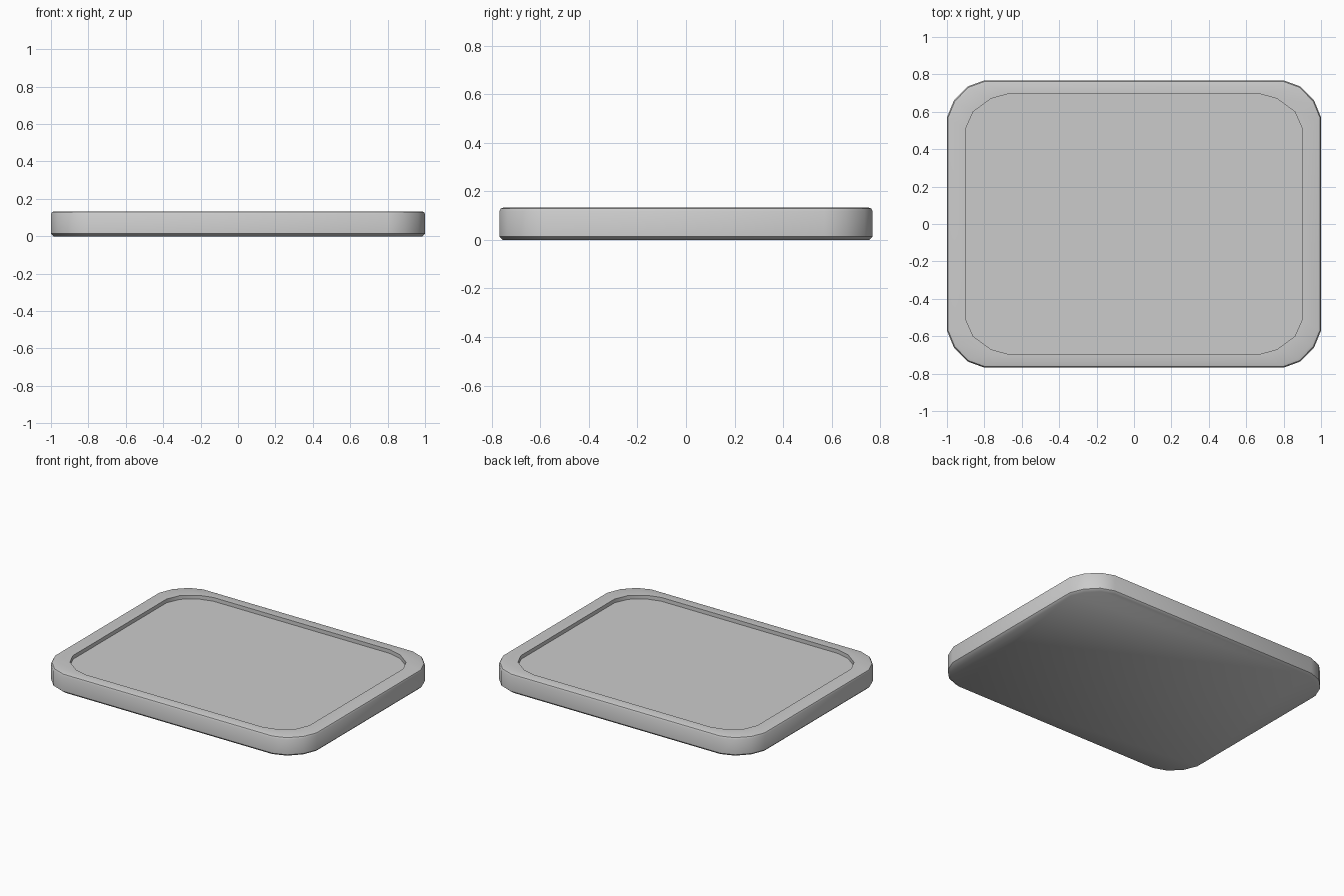
import bpy, bmesh, math

if "Cube" in bpy.data.objects:
    bpy.data.objects.remove(bpy.data.objects["Cube"])

# Corner profiles (first quadrant), mirrored to a full outline
OUTER = [(1.0, 0.57), (0.963, 0.66), (0.89, 0.735), (0.80, 0.768)]
INNER = [(0.90, 0.51), (0.86, 0.60), (0.765, 0.67), (0.675, 0.695)]


def outline(corner, inset=0.0):
    hx, hy = corner[0][0], corner[-1][1]
    q = [(x * (1 - inset / hx), y * (1 - inset / hy)) for x, y in corner]
    return (q + [(-x, y) for x, y in reversed(q)]
            + [(-x, -y) for x, y in q] + [(x, -y) for x, y in reversed(q)])


# Rings from the underside, up the side, over the rim, down into the recess
rings = [(OUTER, 0.014, 0.0), (OUTER, 0.0, 0.014), (OUTER, 0.0, 0.118),
         (OUTER, 0.005, 0.129), (OUTER, 0.016, 0.133),
         (INNER, 0.0, 0.133), (INNER, 0.0, 0.107)]

bm = bmesh.new()
loops = [[bm.verts.new((x, y, z)) for x, y in outline(c, d)] for c, d, z in rings]
n = len(loops[0])
for a, b in zip(loops, loops[1:]):
    for i in range(n):
        j = (i + 1) % n
        bm.faces.new((a[i], a[j], b[j], b[i]))
bm.faces.new(list(reversed(loops[0])))  # underside
bm.faces.new(loops[-1])                 # recess floor
bmesh.ops.recalc_face_normals(bm, faces=bm.faces[:])

mesh = bpy.data.meshes.new("tray")
bm.to_mesh(mesh)
bm.free()
tray = bpy.data.objects.new("tray", mesh)
bpy.context.collection.objects.link(tray)
bpy.context.view_layer.objects.active = tray
tray.select_set(True)
bpy.ops.object.shade_smooth_by_angle(angle=math.radians(40))
